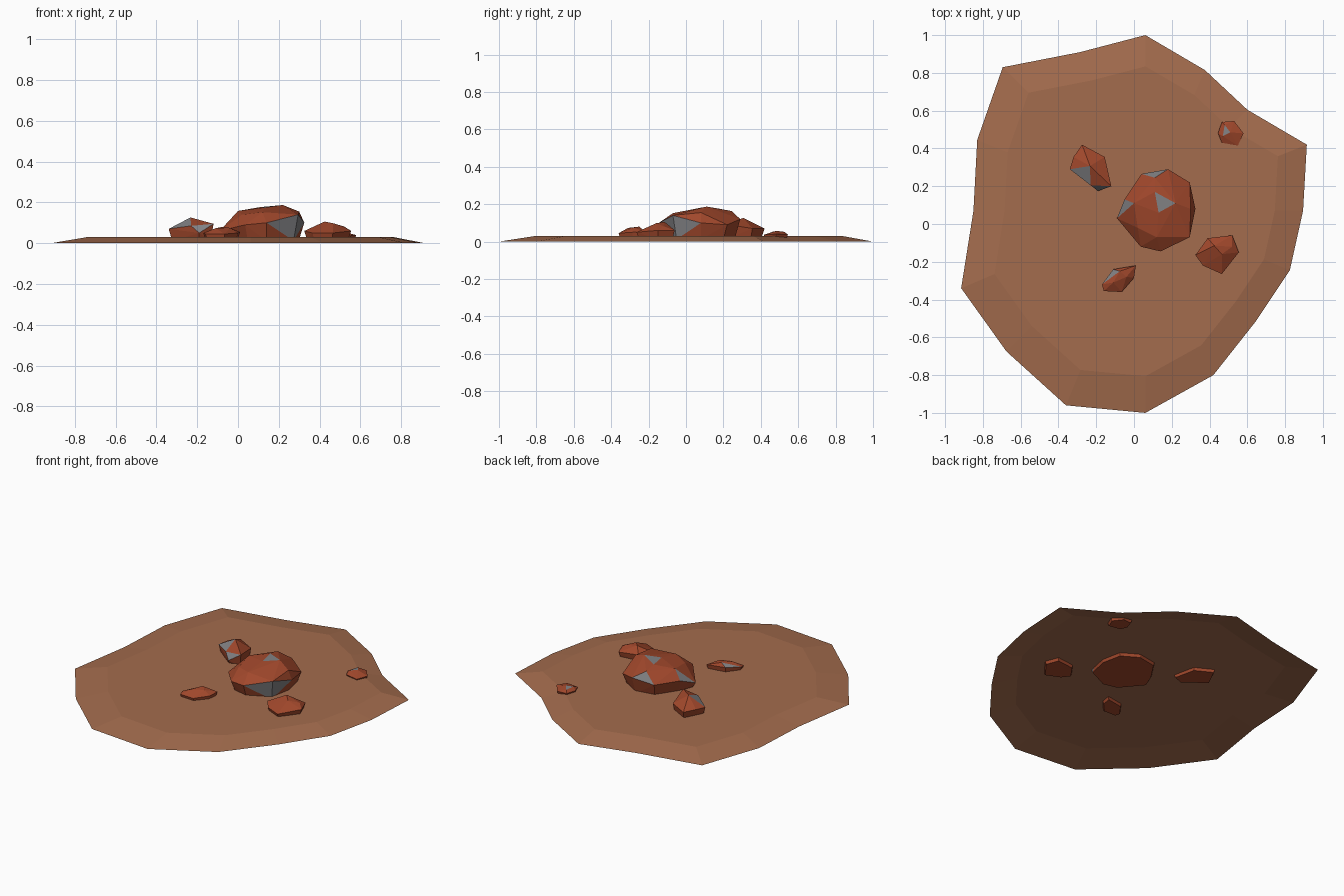
import bpy, bmesh
from mathutils import Vector


def material(name, rgb):
    m = bpy.data.materials.new(name)
    m.diffuse_color = (*rgb, 1)
    return m


SOIL = material("soil", (0.37, 0.15, 0.075))
RUST = material("rust_rock", (0.36, 0.065, 0.025))
GREY = material("bare_stone", (0.22, 0.22, 0.23))


def finish(bm, name, mats):
    mesh = bpy.data.meshes.new(name)
    bm.to_mesh(mesh)
    bm.free()
    for m in mats:
        mesh.materials.append(m)
    ob = bpy.data.objects.new(name, mesh)
    bpy.context.collection.objects.link(ob)
    return ob


def rock(name, rim, tops, grey=()):
    """Faceted boulder: hull of a widest rim, a sunken base and top points."""
    bm = bmesh.new()
    pts = [Vector(p) for p in rim]
    mid = sum(pts, Vector()) / len(pts)
    base = [mid + (p - mid) * 0.86 for p in pts]
    for p in base:
        p.z = 0.012
    for p in pts + base + [Vector(t) for t in tops]:
        bm.verts.new(p)
    hull = bmesh.ops.convex_hull(bm, input=bm.verts[:])
    loose = [v for v in bm.verts if not v.link_faces]
    bmesh.ops.delete(bm, geom=loose, context='VERTS')
    bmesh.ops.recalc_face_normals(bm, faces=bm.faces[:])
    # bare stone on the facets nearest to the given spots
    for g in grey:
        f = min(bm.faces, key=lambda f: (f.calc_center_median() - Vector(g)).length)
        f.material_index = 1
    return finish(bm, name, [RUST, GREY])


# soil patch: open shell with a sloping rim and a flat top
OUTLINE = [(0.06, 1.0), (-0.285, 0.91), (-0.695, 0.83), (-0.83, 0.445),
           (-0.85, 0.07), (-0.915, -0.34), (-0.675, -0.675), (-0.36, -0.96),
           (0.06, -1.0), (0.42, -0.8), (0.645, -0.515), (0.825, -0.245),
           (0.895, 0.07), (0.915, 0.42), (0.6, 0.605), (0.375, 0.815)]
bm = bmesh.new()
cx, cy, s = 0.065, 0.08, 0.82
outer = [bm.verts.new((x, y, 0)) for x, y in OUTLINE]
inner = [bm.verts.new((cx + (x - cx) * s, cy + (y - cy) * s, 0.03)) for x, y in OUTLINE]
n = len(outer)
for i in range(n):
    j = (i + 1) % n
    bm.faces.new((outer[i], outer[j], inner[j], inner[i]))
bm.faces.new(inner)
finish(bm, "soil_patch", [SOIL])

# large central boulder
rock("large_boulder",
     [(0.04, 0.265, 0.10), (0.18, 0.29, 0.12), (0.295, 0.22, 0.09),
      (0.325, 0.08, 0.10), (0.295, -0.07, 0.14), (0.14, -0.145, 0.10),
      (0.035, -0.12, 0.09), (-0.09, 0.03, 0.06), (-0.05, 0.13, 0.10)],
     [(0.22, 0.11, 0.187), (0.11, 0.17, 0.177), (0.13, 0.06, 0.175),
      (0.0, 0.11, 0.158), (0.11, 0.245, 0.163), (0.30, 0.08, 0.155),
      (0.12, -0.07, 0.152), (0.02, -0.02, 0.14)],
     [(0.155, 0.115, 0.18), (0.11, 0.27, 0.13), (-0.03, 0.10, 0.13),
      (0.24, -0.10, 0.09), (0.31, -0.02, 0.11)])

# left rock
rock("left_rock",
     [(-0.275, 0.42, 0.07), (-0.155, 0.355, 0.07), (-0.12, 0.20, 0.095),
      (-0.19, 0.175, 0.05), (-0.34, 0.29, 0.07)],
     [(-0.233, 0.307, 0.126), (-0.23, 0.205, 0.085), (-0.32, 0.355, 0.075)],
     [(-0.27, 0.265, 0.095), (-0.18, 0.19, 0.075)])

# right rock
rock("right_rock",
     [(0.325, -0.165, 0.06), (0.39, -0.075, 0.07), (0.52, -0.06, 0.06),
      (0.555, -0.15, 0.06), (0.465, -0.265, 0.05), (0.365, -0.22, 0.05)],
     [(0.425, -0.115, 0.106), (0.465, -0.16, 0.098), (0.52, -0.12, 0.082)])

# front small rock
rock("front_rock",
     [(-0.17, -0.32, 0.05), (-0.11, -0.24, 0.06), (0.01, -0.22, 0.055),
      (0.0, -0.285, 0.05), (-0.065, -0.36, 0.045), (-0.16, -0.355, 0.045)],
     [(-0.075, -0.25, 0.08), (-0.11, -0.31, 0.073), (-0.04, -0.28, 0.075)],
     [(-0.12, -0.275, 0.068)])

# back small rock
rock("back_rock",
     [(0.445, 0.48, 0.04), (0.465, 0.54, 0.038), (0.53, 0.545, 0.038),
      (0.58, 0.48, 0.04), (0.55, 0.415, 0.036), (0.465, 0.43, 0.038)],
     [(0.51, 0.485, 0.057), (0.48, 0.525, 0.052), (0.47, 0.465, 0.053)],
     [(0.485, 0.495, 0.054)])
